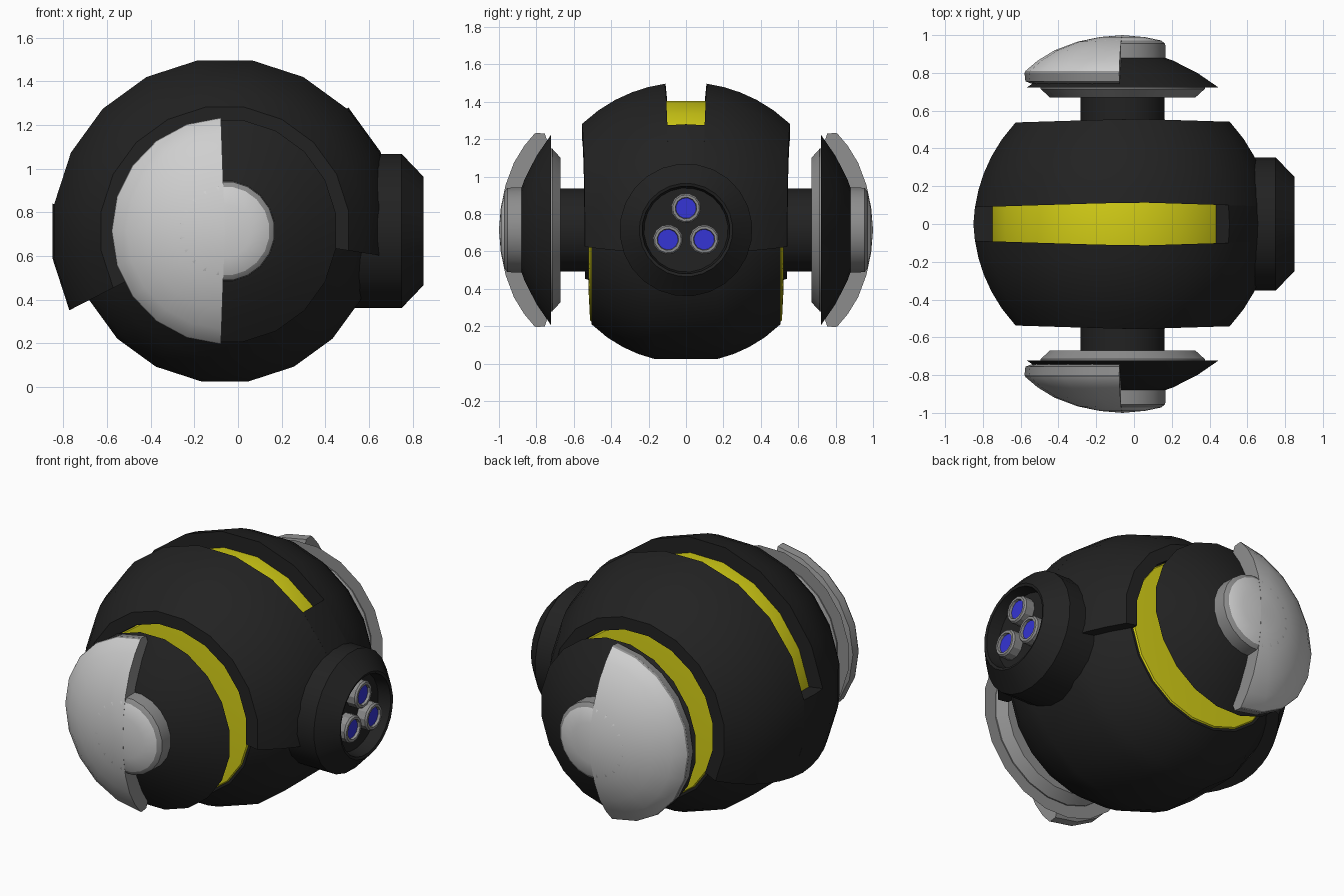
import bpy, bmesh, math
from mathutils import Vector

if "Cube" in bpy.data.objects:
    bpy.data.objects.remove(bpy.data.objects["Cube"])

CX, CZ = -0.06, 0.715          # centre of the round body


def material(name, rgb):
    m = bpy.data.materials.new(name)
    m.diffuse_color = (*rgb, 1)
    m.use_nodes = True
    m.node_tree.nodes["Principled BSDF"].inputs["Base Color"].default_value = m.diffuse_color
    return m


DARK, LIGHT, GREY, YELLOW, BLUE = range(5)
MATS = [material("dark_shell", (0.016, 0.016, 0.016)),
        material("light_grey", (0.62, 0.62, 0.62)),
        material("mid_grey", (0.27, 0.27, 0.27)),
        material("yellow", (0.66, 0.62, 0.008)),
        material("lens_blue", (0.035, 0.035, 0.66))]


def lathe(name, prof, cols, axis='Y', origin=(CX, 0, CZ), a0=-9, a1=351, n=20,
          closed=False, cap=DARK, mirror=False, skew=0.0, rule=None):
    """Turn a (radius, height) profile about the Y or X axis through origin."""
    full = abs(a1 - a0 - 360) < 1e-6
    if isinstance(cols, int):
        cols = [cols] * len(prof)
    bm = bmesh.new()
    rings = []
    for i in range(n if full else n + 1):
        a = math.radians(a0 + (a1 - a0) * i / n)
        ring = []
        for r, h in prof:
            c, s = r * math.cos(a), r * math.sin(a)
            if axis == 'Y':
                p = Vector((c, h, s))
            else:
                p = Vector((h, c, s))
            p += Vector(origin)
            if skew and abs(p.y) > 0.02:      # shell widens to the left
                p.y -= math.copysign(skew * p.x, p.y)
            ring.append(bm.verts.new(p))
        rings.append(ring)
    m = len(prof)
    for i in range(n):
        A, B = rings[i], rings[(i + 1) % len(rings)]
        mid = a0 + (a1 - a0) * (i + 0.5) / n
        for j in range(m if closed else m - 1):
            k = (j + 1) % m
            f = bm.faces.new((A[j], A[k], B[k], B[j]))
            f.material_index = cols[j]
            if rule:
                f.material_index = rule(mid, f.calc_center_median(), cols[j])
    if not full:
        for ring in (rings[0], rings[-1]):
            bm.faces.new(ring).material_index = cap
    bmesh.ops.remove_doubles(bm, verts=bm.verts, dist=1e-5)
    bmesh.ops.recalc_face_normals(bm, faces=bm.faces)
    me = bpy.data.meshes.new(name)
    bm.to_mesh(me)
    bm.free()
    for mt in MATS:
        me.materials.append(mt)
    ob = bpy.data.objects.new(name, me)
    bpy.context.collection.objects.link(ob)
    bpy.context.view_layer.objects.active = ob
    for o in bpy.context.selected_objects:
        o.select_set(False)
    ob.select_set(True)
    bpy.ops.object.shade_smooth_by_angle(angle=math.radians(28))
    if mirror:
        mod = ob.modifiers.new("mirror", 'MIRROR')
        mod.use_axis = (False, True, False)
    return ob


def arc(R, y0, y1, n):
    ys = [y0 + (y1 - y0) * i / n for i in range(n + 1)]
    return [(math.sqrt(R * R - y * y), y) for y in ys]


# Inner ball, yellow where the top slot exposes it
RI, RS = 0.718, 0.80
ball = [(0, -0.505)] + arc(RI, -0.505, -0.17, 4) + arc(RI, 0.17, 0.505, 4) + [(0, 0.505)]
lathe("inner_ball", ball, DARK,
      rule=lambda a, c, m: YELLOW if abs(c.y) < 0.1 and 45 < a < 171 else m)
# Yellow side plates
lathe("side_plate", [(0.50, 0.50), (0.49, 0.513), (0.35, 0.52), (0, 0.52)], YELLOW, mirror=True)

# Outer shell: two cheeks either side of the slot, then the slot ends
cheek = arc(RS, 0.115, 0.557, 5) + [(0.50, 0.557), (0.50, 0.49), (0.69, 0.115)]
lathe("shell_cheek", cheek, DARK, a0=-9, a1=207, n=12, closed=True, mirror=True, skew=0.031)
bridge = [(0.69, -0.115), (RS * 0.99, -0.115), (RS, 0), (RS * 0.99, 0.115), (0.69, 0.115)]
for nm, a0, a1, n in (("slot_end_right", -9, 45, 3), ("slot_end_left", 171, 207, 2)):
    lathe(nm, bridge, DARK, a0=a0, a1=a1, n=n, closed=True, skew=0.031)

# Side pods: axle, back plate, dark dome, light half cover, centre boss
lathe("pod_axle", [(0.225, 0.45), (0.225, 0.70)], DARK, mirror=True)
lathe("pod_back_plate", [(0, 0.67), (0.39, 0.67), (0.44, 0.715), (0.44, 0.74)], GREY, mirror=True)
lathe("pod_dome", [(0, 0.92), (0.14, 0.91), (0.27, 0.865), (0.40, 0.80), (0.515, 0.722), (0, 0.722)],
      [DARK] * 4 + [GREY], mirror=True)
cover = [(0.0, 1.0), (0.12, 0.99), (0.24, 0.965), (0.36, 0.92), (0.45, 0.865), (0.515, 0.81),
         (0.52, 0.80), (0.515, 0.755), (0.43, 0.725), (0.0, 0.85)]
lathe("pod_cover", cover, [LIGHT] * 5 + [GREY] * 5, a0=92, a1=268, n=10,
      closed=True, cap=GREY, mirror=True)
lathe("pod_boss", [(0, 1.0), (0.12, 0.989), (0.205, 0.972), (0.228, 0.955), (0.232, 0.85)],
      [LIGHT, LIGHT, GREY, GREY], mirror=True)

# Eye housing on the right with a recessed front
lathe("eye_housing", [(0.355, 0.40), (0.355, 0.75), (0.25, 0.85), (0.235, 0.845), (0.225, 0.77), (0, 0.77)],
      DARK, axis='X', origin=(0, 0, CZ), n=24)

# Three lenses
for i in range(3):
    a = math.radians(90 + 120 * i)
    lathe(f"lens_{i + 1}", [(0.08, 0.76), (0.08, 0.825), (0.072, 0.835), (0.058, 0.835), (0.055, 0.82), (0, 0.82)],
          [GREY] * 4 + [BLUE], axis='X', n=12,
          origin=(0, 0.112 * math.cos(a), CZ + 0.005 + 0.112 * math.sin(a)))
